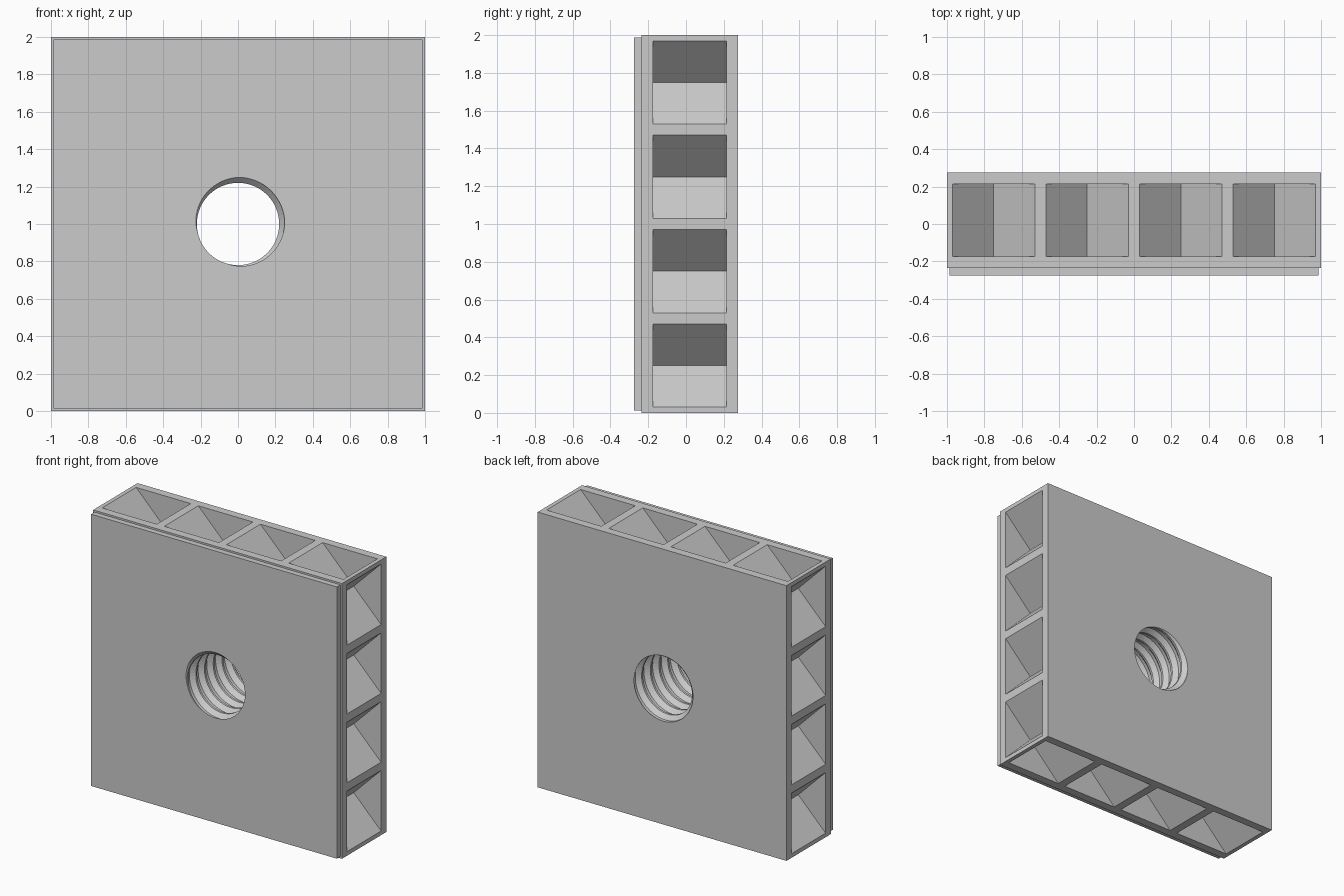
import bpy, bmesh, math
from mathutils import Matrix, Vector

old = bpy.data.objects.get("Cube")
if old:
    bpy.data.objects.remove(old, do_unlink=True)

grey = bpy.data.materials.new("plain grey")
grey.use_nodes = True
COLOR = (0.6, 0.6, 0.6, 1)
grey.diffuse_color = COLOR
grey.node_tree.nodes["Principled BSDF"].inputs["Base Color"].default_value = COLOR


def make_object(name, bm):
    bmesh.ops.recalc_face_normals(bm, faces=bm.faces)
    mesh = bpy.data.meshes.new(name)
    bm.to_mesh(mesh)
    bm.free()
    mesh.materials.append(grey)
    obj = bpy.data.objects.new(name, mesh)
    bpy.context.collection.objects.link(obj)
    return obj


def cut(target, cutter):
    cutter.hide_render = True
    mod = target.modifiers.new("cut", 'BOOLEAN')
    mod.operation, mod.solver, mod.object = 'DIFFERENCE', 'EXACT', cutter
    bpy.context.view_layer.objects.active = target
    bpy.ops.object.modifier_apply(modifier=mod.name)
    bpy.data.objects.remove(cutter, do_unlink=True)


# Square block with a slightly smaller raised front panel
FRONT, STEP, BACK = -0.275, -0.235, 0.275
bm = bmesh.new()
size = Matrix.Diagonal((2, BACK - STEP, 2, 1))
bmesh.ops.create_cube(bm, size=1, matrix=Matrix.Translation((0, (BACK + STEP) / 2, 1)) @ size)
panel = min(bm.faces, key=lambda f: f.calc_center_median().y)
bmesh.ops.inset_region(bm, faces=[panel], thickness=0.018)
raised = bmesh.ops.extrude_face_region(bm, geom=[panel])["geom"]
bmesh.ops.translate(bm, vec=(0, FRONT - STEP, 0),
                    verts=[v for v in raised if isinstance(v, bmesh.types.BMVert)])
bmesh.ops.delete(bm, geom=[panel], context='FACES')
block = make_object("threaded_block", bm)

# V-shaped pockets, four along each edge of the block
bm = bmesh.new()
HALF = 0.22
for side in range(4):
    turn = Matrix.Translation((0, 0, 1)) @ Matrix.Rotation(side * math.pi / 2, 4, 'Y')
    for x in (-0.75, -0.25, 0.25, 0.75):
        outline = [(x, 1 - HALF), (x + HALF, 1), (x + HALF, 1.1), (x - HALF, 1.1), (x - HALF, 1)]
        face = bm.faces.new([bm.verts.new(turn @ Vector((u, -0.175, w))) for u, w in outline])
        new = bmesh.ops.extrude_face_region(bm, geom=[face])["geom"]
        bmesh.ops.translate(bm, vec=(0, 0.39, 0),
                            verts=[v for v in new if isinstance(v, bmesh.types.BMVert)])
cut(block, make_object("pocket_cutter", bm))

# Threaded hole: helical rows of a trapezoid profile, closed by a fan at each end
SEG, PITCH, TURNS = 64, 0.1, 9
PROFILE = [(-0.42, 0.22), (-0.12, 0.25), (0.12, 0.25), (0.42, 0.22)]
bm = bmesh.new()
rows = []
for k in range(TURNS * 4):
    offset, radius = PROFILE[k % 4]
    row = []
    for i in range(SEG):
        a = math.tau * i / SEG
        y = FRONT - 2 * PITCH + PITCH * (k // 4 + offset - (a - math.pi / 4) / math.tau)
        row.append(bm.verts.new((radius * math.cos(a), y, 1 + radius * math.sin(a))))
    rows.append(row)


def helix_vert(k, i):
    return rows[k][i] if i < SEG else rows[k - 4][0]


for k in range(len(rows) - 1):
    for i in range(SEG):
        if i < SEG - 1 or k >= 4:
            bm.faces.new((helix_vert(k, i), helix_vert(k, i + 1),
                          helix_vert(k + 1, i + 1), helix_vert(k + 1, i)))
rim = [e for e in bm.edges if e.is_boundary]
for end in (-1, 1):
    tip = bm.verts.new((0, end, 1))
    for e in rim:
        if e.verts[0].co.y * end > 0:
            bm.faces.new((*e.verts, tip))
cut(block, make_object("thread_cutter", bm))
